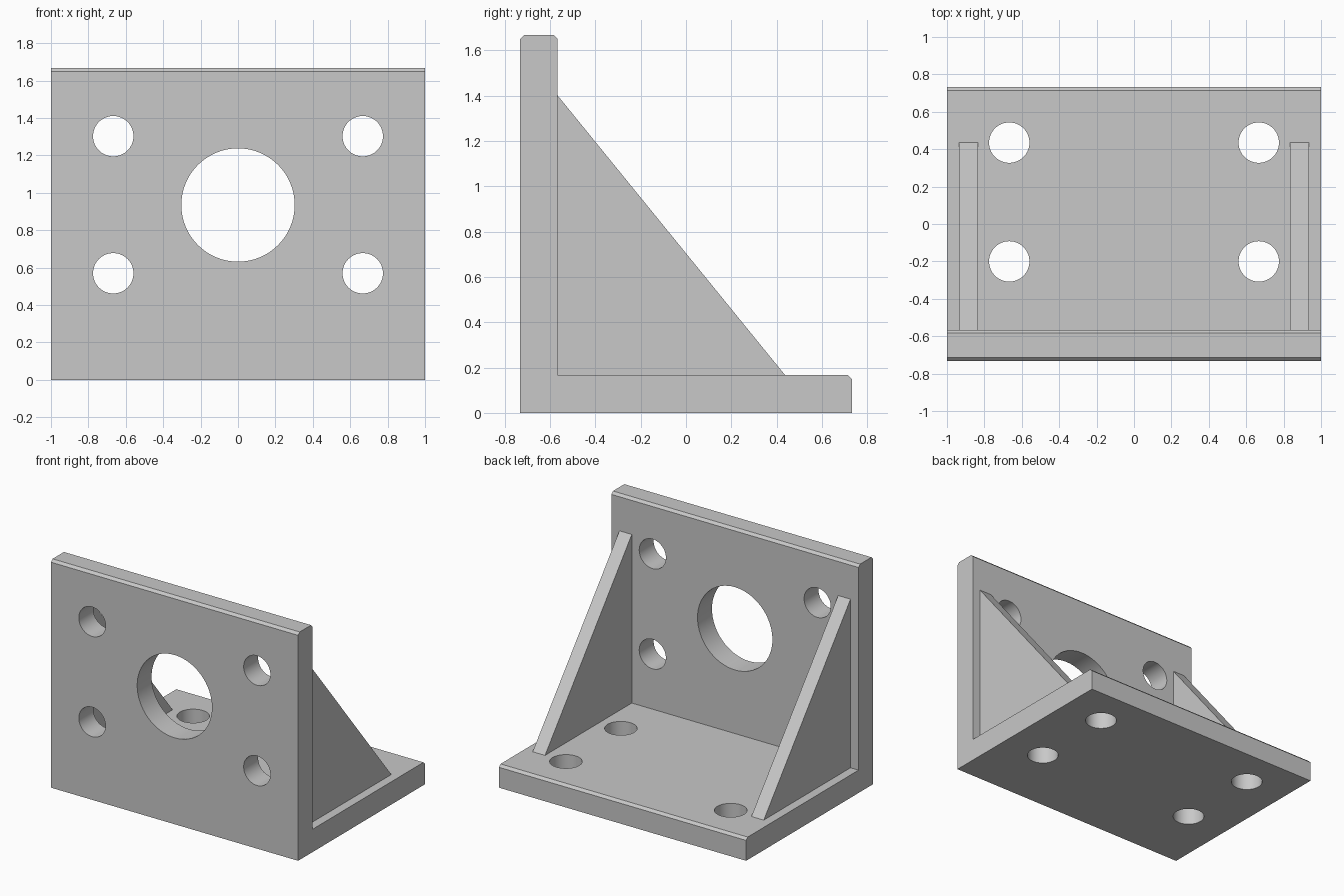
import bpy
import bmesh
import math

cube = bpy.data.objects.get("Cube")
if cube:
    bpy.data.objects.remove(cube, do_unlink=True)

# Single material
grey = bpy.data.materials.new("light_grey")
grey.use_nodes = True
colour = (0.58, 0.58, 0.58, 1)
grey.diffuse_color = colour
grey.node_tree.nodes["Principled BSDF"].inputs["Base Color"].default_value = colour

T = 0.167                 # plate thickness
C = 0.018                 # chamfer
HALF_Y, TOP = 0.733, 1.667
INNER = -HALF_Y + T       # rear face of the upright plate


def extrude_profile(name, points, x0, x1):
    """Prism along x from a (y, z) outline."""
    bm = bmesh.new()
    face = bm.faces.new([bm.verts.new((x0, y, z)) for y, z in points])
    out = bmesh.ops.extrude_face_region(bm, geom=[face])
    moved = [v for v in out["geom"] if isinstance(v, bmesh.types.BMVert)]
    bmesh.ops.translate(bm, verts=moved, vec=(x1 - x0, 0, 0))
    bmesh.ops.recalc_face_normals(bm, faces=bm.faces)
    mesh = bpy.data.meshes.new(name)
    bm.to_mesh(mesh)
    bm.free()
    mesh.materials.append(grey)
    obj = bpy.data.objects.new(name, mesh)
    bpy.context.collection.objects.link(obj)
    return obj


def drill(target, location, radius, along_y):
    """Cut a round through hole."""
    bpy.ops.mesh.primitive_cylinder_add(
        vertices=64, radius=radius, depth=3 * T, location=location,
        rotation=(math.pi / 2 if along_y else 0, 0, 0))
    cutter = bpy.context.object
    cutter.name = "hole_cutter"
    cutter.hide_render = True
    cutter.data.materials.append(grey)
    bpy.context.view_layer.objects.active = target
    mod = target.modifiers.new("hole", 'BOOLEAN')
    mod.operation = 'DIFFERENCE'
    mod.solver = 'EXACT'
    mod.object = cutter
    bpy.ops.object.modifier_apply(modifier=mod.name)
    bpy.data.objects.remove(cutter, do_unlink=True)


# L-shaped body: upright plate and base plate with chamfered edges
body = extrude_profile("angle_plate", [
    (-HALF_Y, 0), (HALF_Y, 0), (HALF_Y, T - C), (HALF_Y - C, T),
    (INNER, T), (INNER, TOP - C), (INNER - C, TOP),
    (-HALF_Y + C, TOP), (-HALF_Y, TOP - C)], -1, 1)

# Bolt holes in both plates
for x in (-0.667, 0.667):
    for z in (0.57, 1.303):
        drill(body, (x, INNER - T / 2, z), 0.108, True)
    for y in (-0.2, 0.435):
        drill(body, (x, y, T / 2), 0.108, False)

# Large central bore
drill(body, (0, INNER - T / 2, 0.935), 0.303, True)

# Triangular gussets, set slightly into the plates
for side, x0 in (("right", -0.935), ("left", 0.835)):
    extrude_profile(side + "_gusset", [
        (INNER - 0.02, T - 0.02), (0.437, T - 0.02), (0.437, T),
        (INNER, 1.4), (INNER - 0.02, 1.4)], x0, x0 + 0.1)

# Smooth bores, sharp edges
bpy.ops.object.select_all(action='DESELECT')
body.select_set(True)
bpy.context.view_layer.objects.active = body
bpy.ops.object.shade_smooth_by_angle(angle=math.radians(30))
